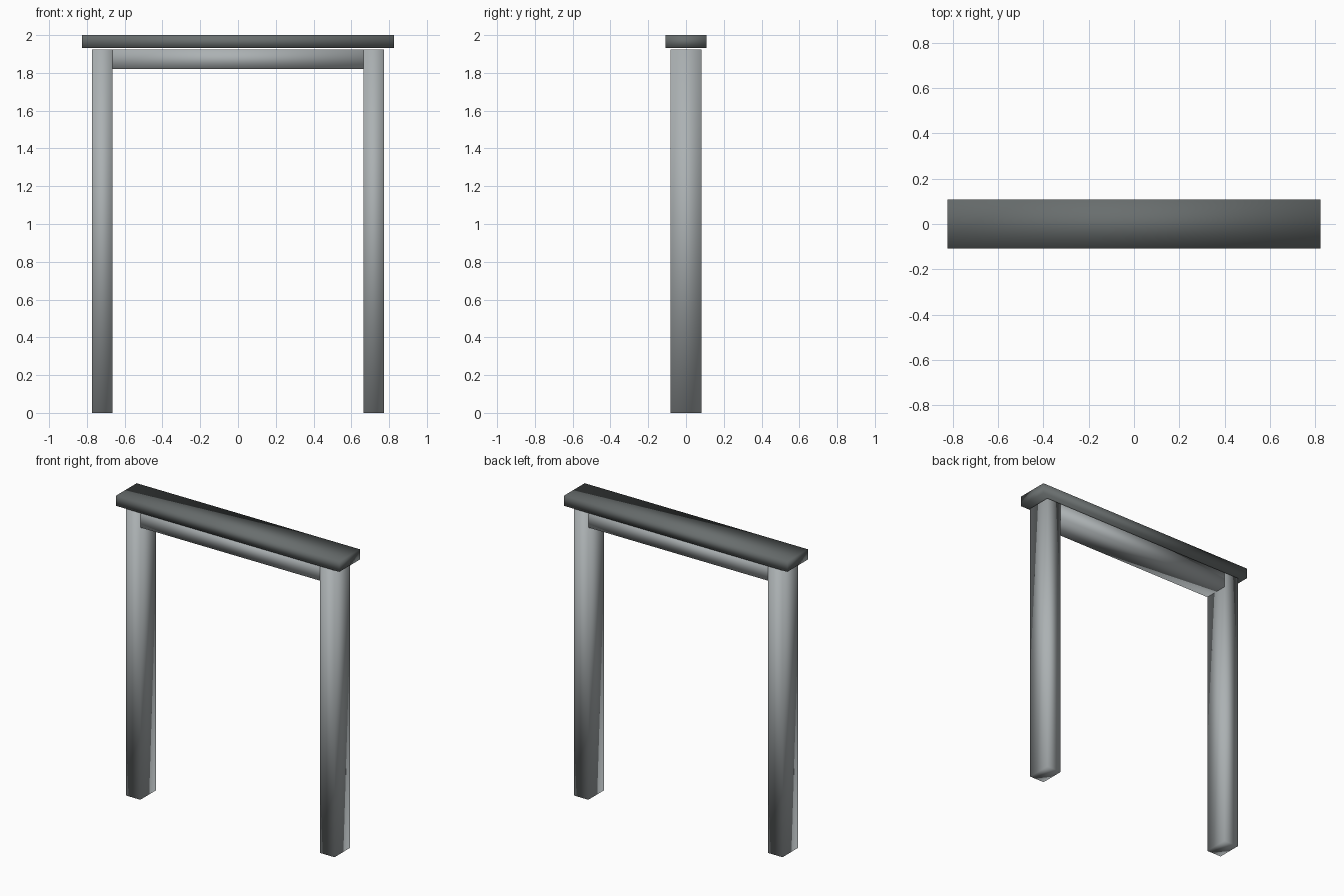
import bpy

# Start without the default cube
old = bpy.data.objects.get("Cube")
if old:
    bpy.data.objects.remove(old, do_unlink=True)


def material(name, color):
    mat = bpy.data.materials.new(name)
    mat.use_nodes = True
    mat.diffuse_color = color
    mat.node_tree.nodes["Principled BSDF"].inputs["Base Color"].default_value = color
    return mat


def box(name, low, high, mat):
    """Smooth-shaded box between two opposite corners."""
    center = [(a + b) / 2 for a, b in zip(low, high)]
    bpy.ops.mesh.primitive_cube_add(size=1, location=center)
    obj = bpy.context.object
    obj.name = name
    obj.scale = [b - a for a, b in zip(low, high)]
    bpy.ops.object.transform_apply(location=False, rotation=False, scale=True)
    bpy.ops.object.shade_smooth()
    obj.data.materials.append(mat)
    return obj


light_grey = material("light grey", (0.41, 0.44, 0.45, 1))
dark_grey = material("dark grey", (0.14, 0.155, 0.155, 1))

outer, inner = 0.772, 0.664   # post faces across the opening
depth = 0.083                 # half depth of the frame
frame_top = 1.923

# Posts on both sides
for name, x0, x1 in (("right_post", -outer, -inner), ("left_post", inner, outer)):
    box(name, (x0, -depth, 0), (x1, depth, frame_top), light_grey)

# Crossbar between the posts
box("lintel", (-inner, -depth, 1.82), (inner, depth, frame_top), light_grey)

# Overhanging cap, a hair above the frame
box("cap", (-0.825, -0.108, 1.931), (0.825, 0.108, 2), dark_grey)
